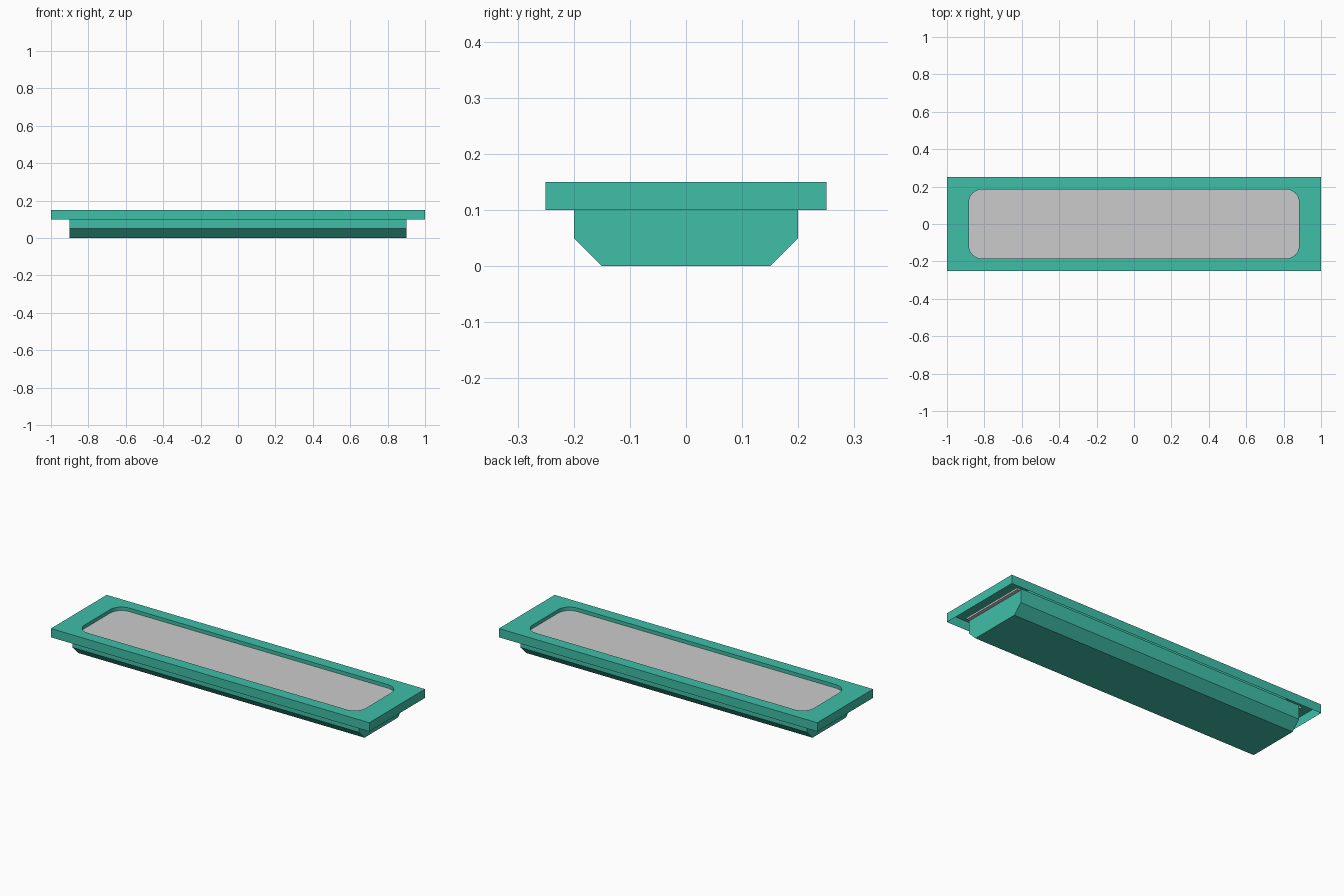
import bpy, bmesh
from math import cos, sin, pi

if "Cube" in bpy.data.objects:
    bpy.data.objects.remove(bpy.data.objects["Cube"])

teal = bpy.data.materials.new("teal_metal")
teal.diffuse_color = (0.05, 0.52, 0.39, 1)
teal.use_nodes = True
teal.node_tree.nodes["Principled BSDF"].inputs["Base Color"].default_value = teal.diffuse_color


def finish(bm, name, mat=None):
    me = bpy.data.meshes.new(name)
    bm.to_mesh(me)
    bm.free()
    if mat:
        me.materials.append(mat)
    ob = bpy.data.objects.new(name, me)
    bpy.context.collection.objects.link(ob)
    return ob


# Corner directions, counter-clockwise
SIGNS = [(1, 1), (-1, 1), (-1, -1), (1, -1)]

# Top frame: rim walls open below, top face with a rounded opening and its lip
TOP, RIM, LIP = 0.15, 0.10, 0.13
HX, HY, R, SEG = 0.883, 0.185, 0.07, 8
bm = bmesh.new()
outer = [bm.verts.new((sx * 1.0, sy * 0.25, TOP)) for sx, sy in SIGNS]
lower = [bm.verts.new((v.co.x, v.co.y, RIM)) for v in outer]
arcs, drops = [], []
for q, (sx, sy) in enumerate(SIGNS):
    arc = []
    for i in range(SEG + 1):
        a = (q + i / SEG) * pi / 2
        arc.append(bm.verts.new((sx * (HX - R) + R * cos(a), sy * (HY - R) + R * sin(a), TOP)))
    arcs.append(arc)
    drops += [bm.verts.new((v.co.x, v.co.y, LIP)) for v in arc]
for q in range(4):
    n = (q + 1) % 4
    for a, b in zip(arcs[q], arcs[q][1:]):
        bm.faces.new((outer[q], b, a))
    bm.faces.new((outer[q], outer[n], arcs[n][0], arcs[q][-1]))
    bm.faces.new((outer[n], outer[q], lower[q], lower[n]))
loop = [v for arc in arcs for v in arc]
for i in range(len(loop)):
    j = (i + 1) % len(loop)
    bm.faces.new((loop[i], loop[j], drops[j], drops[i]))
finish(bm, "top_frame", teal)

# Housing: chamfered channel profile run along x, closed at the ends
profile = [(-0.2, LIP), (-0.2, 0.05), (-0.15, 0), (0.15, 0), (0.2, 0.05), (0.2, LIP)]
bm = bmesh.new()
left, right = [[bm.verts.new((x, y, z)) for y, z in profile] for x in (-0.9, 0.9)]
for i in range(len(profile) - 1):
    bm.faces.new((left[i], left[i + 1], right[i + 1], right[i]))
bm.faces.new(left[::-1])
bm.faces.new(right)
finish(bm, "housing", teal)

# Diffuser panel behind the opening
bm = bmesh.new()
bmesh.ops.create_cube(bm, size=1)
for v in bm.verts:
    v.co = (v.co.x * 1.84, v.co.y * 0.39, 0.125 + v.co.z * 0.01)
finish(bm, "diffuser_panel")
